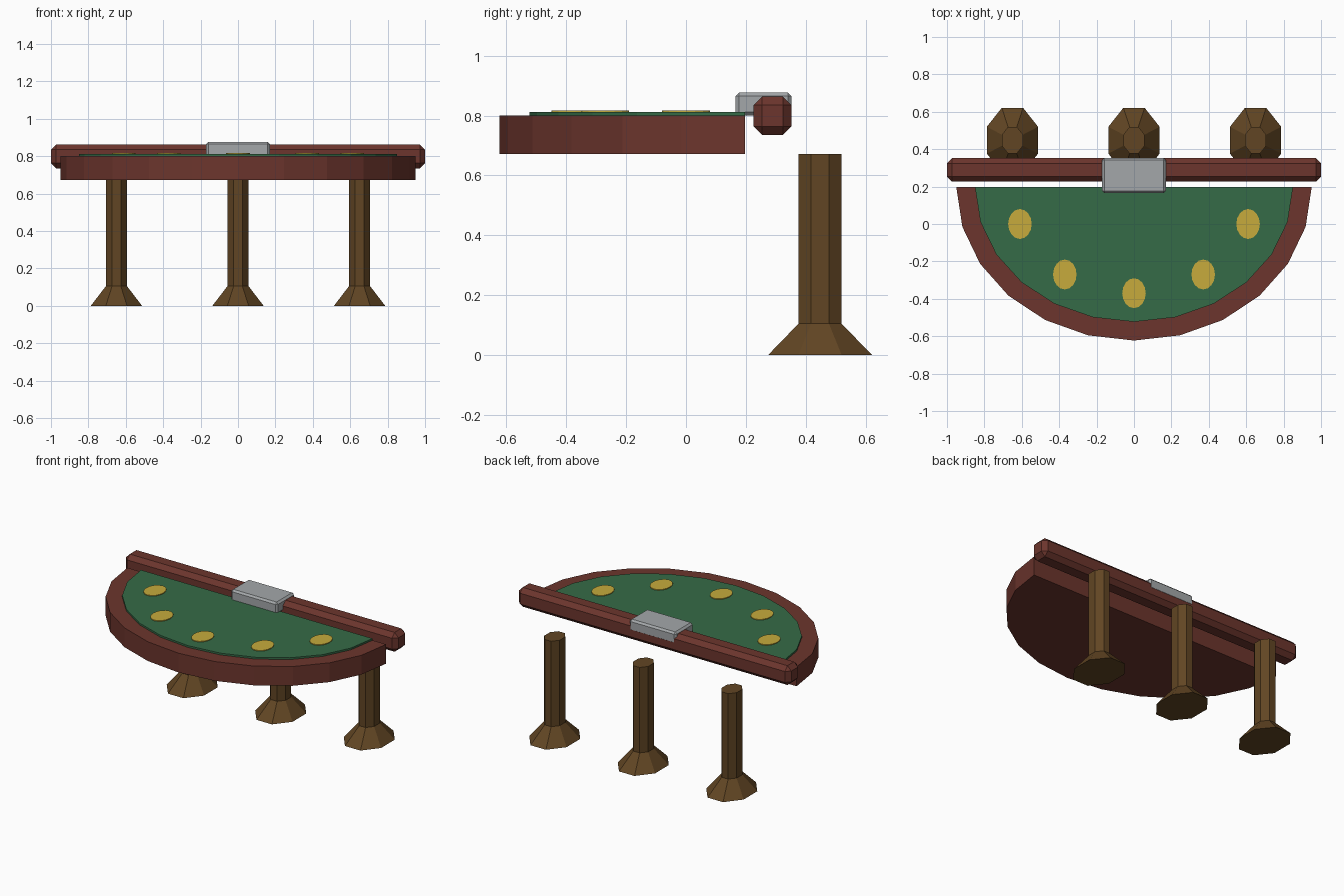
import bpy, bmesh, math
from mathutils import Matrix

if "Cube" in bpy.data.objects:
    bpy.data.objects.remove(bpy.data.objects["Cube"])


def material(name, rgb):
    m = bpy.data.materials.new(name)
    m.use_nodes = True
    m.diffuse_color = (*rgb, 1)
    m.node_tree.nodes["Principled BSDF"].inputs["Base Color"].default_value = (*rgb, 1)
    return m


RED = material("red wood", (0.15, 0.036, 0.026))
GREEN = material("green felt", (0.036, 0.147, 0.063))
GOLD = material("gold spot", (0.57, 0.41, 0.045))
BROWN = material("brown wood", (0.12, 0.06, 0.017))
GREY = material("grey metal", (0.37, 0.39, 0.40))


def finish(name, bm, mat):
    bmesh.ops.recalc_face_normals(bm, faces=bm.faces[:])
    mesh = bpy.data.meshes.new(name)
    bm.to_mesh(mesh)
    bm.free()
    mesh.materials.append(mat)
    obj = bpy.data.objects.new(name, mesh)
    bpy.context.scene.collection.objects.link(obj)
    return obj


def slab(name, outline, z0, z1, mat):
    """Flat outline extruded upward."""
    bm = bmesh.new()
    face = bm.faces.new([bm.verts.new((x, y, z0)) for x, y in outline])
    top = bmesh.ops.extrude_face_region(bm, geom=[face])["geom"]
    for v in top:
        if isinstance(v, bmesh.types.BMVert):
            v.co.z = z1
    return finish(name, bm, mat)


def arc(cx, cy, rx, ry, start, sweep, points, closed=True):
    n = points if closed else points - 1
    return [(cx + rx * math.cos(start + sweep * i / n),
             cy + ry * math.sin(start + sweep * i / n)) for i in range(points)]


def bevel_box(name, size, centre, bevel, mat):
    bm = bmesh.new()
    bmesh.ops.create_cube(bm, size=1, matrix=Matrix.Translation(centre) @ Matrix.Diagonal((*size, 1)))
    bmesh.ops.bevel(bm, geom=bm.edges[:], offset=bevel, segments=1, affect='EDGES')
    return finish(name, bm, mat)


def leg(name, x, y):
    """Eight-sided post with a flared foot, slightly deeper than wide."""
    bm = bmesh.new()
    rings = []
    for half, z in ((0.137, 0), (0.0565, 0.105), (0.0565, 0.672)):
        r = half / math.cos(math.pi / 8)
        pts = arc(x, y, r, r * 1.265, math.pi / 8, math.tau, 8)
        rings.append([bm.verts.new((px, py, z)) for px, py in pts])
    for a, b in zip(rings, rings[1:]):
        for i in range(8):
            j = (i + 1) % 8
            bm.faces.new((a[i], a[j], b[j], b[i]))
    bm.faces.new(rings[0])
    bm.faces.new(rings[-1])
    finish(name, bm, BROWN)


# Half-round table top and its felt
BACK = 0.197
slab("table_top", arc(0, BACK, 0.95, 0.82, math.pi, math.pi, 13, False), 0.672, 0.80, RED)
slab("felt", arc(0, BACK, 0.85, 0.72, math.pi, math.pi, 13, False), 0.80, 0.812, GREEN)

# Betting spots
for i, (x, y) in enumerate(((-0.61, 0), (-0.37, -0.27), (0, -0.37), (0.37, -0.27), (0.61, 0))):
    slab(f"betting_spot_{i + 1}", arc(x, y, 0.063, 0.08, 0, math.tau, 16), 0.811, 0.817, GOLD)

# Back rail and the tray resting over it
bevel_box("back_rail", (2, 0.126, 0.128), (0, 0.289, 0.799), 0.028, RED)
bevel_box("chip_tray", (0.342, 0.188, 0.077), (0, 0.259, 0.838), 0.012, GREY)

# Legs
for side, x in (("right", -0.65), ("middle", 0), ("left", 0.65)):
    leg(f"{side}_leg", x, 0.448)
